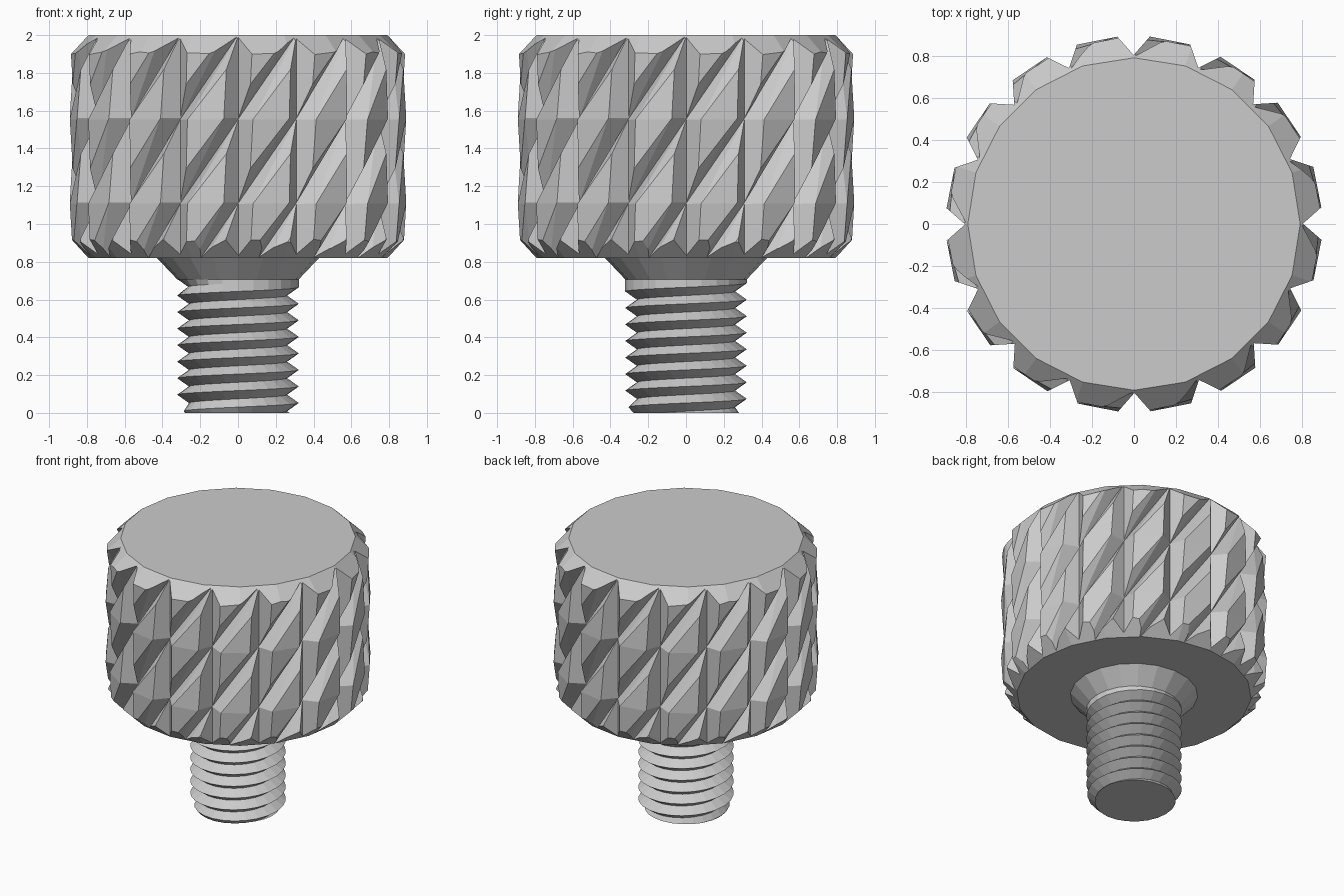
import bpy, bmesh
from math import sin, cos, pi, radians
from mathutils import Vector

cube = bpy.data.objects.get("Cube")
if cube:
    bpy.data.objects.remove(cube)

steel = bpy.data.materials.new("grey steel")
steel.use_nodes = True
grey = (0.6, 0.6, 0.6, 1)
steel.diffuse_color = grey
steel.node_tree.nodes["Principled BSDF"].inputs["Base Color"].default_value = grey


def polar(r, a, z):
    return Vector((r * cos(a), r * sin(a), z))


def finish(bm, name):
    bmesh.ops.recalc_face_normals(bm, faces=bm.faces)
    mesh = bpy.data.meshes.new(name)
    bm.to_mesh(mesh)
    bm.free()
    mesh.materials.append(steel)
    ob = bpy.data.objects.new(name, mesh)
    bpy.context.collection.objects.link(ob)
    return ob


def loft(name, rings):
    """Closed triangulated solid through stacked rings."""
    bm = bmesh.new()
    rows = [[bm.verts.new(p) for p in ring] for ring in rings]
    n = len(rows[0])
    for low, high in zip(rows, rows[1:]):
        for i in range(n):
            j = (i + 1) % n
            bm.faces.new((low[i], low[j], high[i]))
            bm.faces.new((low[j], high[j], high[i]))
    # Fan caps around a centre point
    for row in (rows[0][::-1], rows[-1]):
        hub = bm.verts.new((0, 0, row[0].co.z))
        for i in range(n):
            bm.faces.new((row[i], row[(i + 1) % n], hub))
    return finish(bm, name)


def turned(name, profile, sides):
    return loft(name, [[polar(r, 2 * pi * i / sides, z) for i in range(sides)]
                       for r, z in profile])


# Knurled head: straight grooves crossed with slanted grooves, both chamfered
TEETH = 16
PITCH = 2 * pi / TEETH
ROW = 0.446


def toothed_ring(root, tip, z, turn):
    edge = radians(5.1)
    ring = []
    for k in range(TEETH):
        a = k * PITCH + turn
        ring += [polar(root, a, z), polar(tip, a + edge, z),
                 polar(tip, a + PITCH - edge, z)]
    return ring


head = turned("knurled_head", [(0.79, 0.82), (0.925, 0.95), (0.925, 1.872), (0.79, 2.0)], 20)
straight = loft("straight_grooves",
                [toothed_ring(0.803, 0.897, z, radians(0.13)) for z in (0.5, 2.3)])
slanted = loft("slanted_grooves",
               [toothed_ring(0.8, 0.894, 2.0 + ROW * k, PITCH * k) for k in range(-3, 2)])
for cutter in (straight, slanted):
    cutter.hide_render = True
    mod = head.modifiers.new("cut", 'BOOLEAN')
    mod.operation = 'INTERSECT'
    mod.solver = 'MANIFOLD'
    mod.object = cutter
bpy.context.view_layer.update()
graph = bpy.context.evaluated_depsgraph_get()
carved = bpy.data.meshes.new_from_object(head.evaluated_get(graph))
head.modifiers.clear()
head.data = carved
carved.materials.clear()
carved.materials.append(steel)
for cutter in (straight, slanted):
    bpy.data.objects.remove(cutter)

# Conical neck under the head
turned("neck", [(0.32, 0.705), (0.43, 0.821)], 20)

# Threaded shank: helical ribbon whose groove runs out into a plain collar
STEPS, LEAD = 24, 0.0875
CREST, ROOT = 0.322, 0.26
bm = bmesh.new()
ribbon = []
for i in range(-9 * STEPS, 3 * STEPS):
    a = 2 * pi * i / STEPS
    z = 0.665 + LEAD * (a - pi) / (2 * pi)
    runout = min(max((a - pi) / radians(72), 0), 1)
    ribbon.append((bm.verts.new(polar(ROOT + (CREST - ROOT) * runout, a, z)),
                   bm.verts.new(polar(CREST, a, z + LEAD / 2))))
for i in range(len(ribbon) - STEPS - 1):
    (r0, c0), (r1, c1) = ribbon[i], ribbon[i + 1]
    bm.faces.new((r0, r1, c1, c0))
    bm.faces.new((c0, c1, ribbon[i + STEPS + 1][0], ribbon[i + STEPS][0]))
for height, up in ((0.0, -1), (0.706, 1)):
    bmesh.ops.bisect_plane(bm, geom=bm.verts[:] + bm.edges[:] + bm.faces[:],
                           plane_co=(0, 0, height), plane_no=(0, 0, up), clear_outer=True)
    rim = [e for e in bm.edges if e.is_boundary
           and all(abs(v.co.z - height) < 0.0005 for v in e.verts)]
    bmesh.ops.edgeloop_fill(bm, edges=rim)
for v in bm.verts:
    r = v.co.xy.length
    limit = 0.28 + 0.8 * v.co.z
    if r > limit:
        v.co.x *= limit / r
        v.co.y *= limit / r
finish(bm, "threaded_shank")
